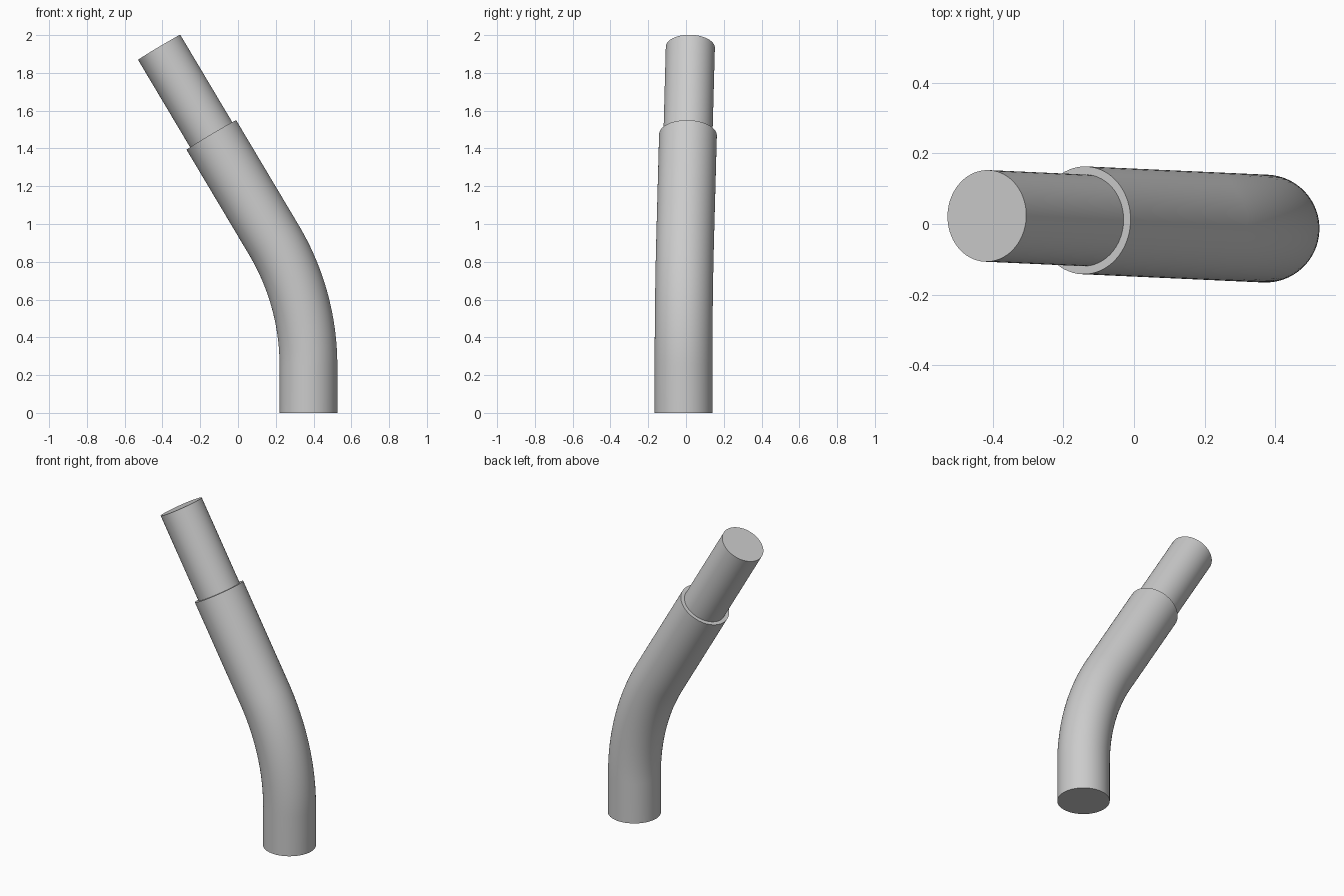
import bpy, bmesh, math
from mathutils import Vector

cube = bpy.data.objects.get("Cube")
if cube:
    bpy.data.objects.remove(cube, do_unlink=True)

grey = bpy.data.materials.new("light_grey")
grey.use_nodes = True
grey.diffuse_color = (0.6, 0.6, 0.6, 1)
grey.node_tree.nodes["Principled BSDF"].inputs["Base Color"].default_value = (0.6, 0.6, 0.6, 1)

SIDES = 64
STEPS = 24
BEND = math.radians(30.8)
BEND_RADIUS = 1.3
BASE = Vector((0.373, -0.013, 0))
UP = Vector((0, 0, 1))
LEAN = Vector((-1, 0.0455, 0)).normalized()   # horizontal direction of the bend
SIDE = UP.cross(LEAN)


def axis(angle):
    return UP * math.cos(angle) + LEAN * math.sin(angle)


def tube(name, stations, radius):
    """Closed round tube through (centre, tilt) stations."""
    bm = bmesh.new()
    rings = []
    for centre, tilt in stations:
        across = SIDE.cross(axis(tilt))
        ring = []
        for i in range(SIDES):
            t = math.tau * i / SIDES
            ring.append(bm.verts.new(centre + radius * (across * math.cos(t) + SIDE * math.sin(t))))
        rings.append(ring)
    for low, high in zip(rings, rings[1:]):
        for i in range(SIDES):
            j = (i + 1) % SIDES
            bm.faces.new((low[i], low[j], high[j], high[i]))
    bm.faces.new(rings[0])
    bm.faces.new(rings[-1])
    bmesh.ops.recalc_face_normals(bm, faces=bm.faces)
    mesh = bpy.data.meshes.new(name)
    bm.to_mesh(mesh)
    bm.free()
    mesh.materials.append(grey)
    obj = bpy.data.objects.new(name, mesh)
    bpy.context.collection.objects.link(obj)
    bpy.ops.object.select_all(action='DESELECT')
    obj.select_set(True)
    bpy.context.view_layer.objects.active = obj
    bpy.ops.object.shade_smooth_by_angle(angle=math.radians(30))


# Wide outer pipe: short upright foot, smooth bend, straight leaning run
bend_start = BASE + UP * 0.25
stations = [(BASE, 0)]
for k in range(STEPS + 1):
    a = BEND * k / STEPS
    arc = LEAN * (1 - math.cos(a)) + UP * math.sin(a)
    stations.append((bend_start + arc * BEND_RADIUS, a))
collar = stations[-1][0] + axis(BEND) * 0.647
stations.append((collar, BEND))
tube("bent_outer_pipe", stations, 0.153)

# Narrower pipe plugged into the upper end
tube("inner_pipe", [(collar - axis(BEND) * 0.1, BEND), (collar + axis(BEND) * 0.54, BEND)], 0.13)
